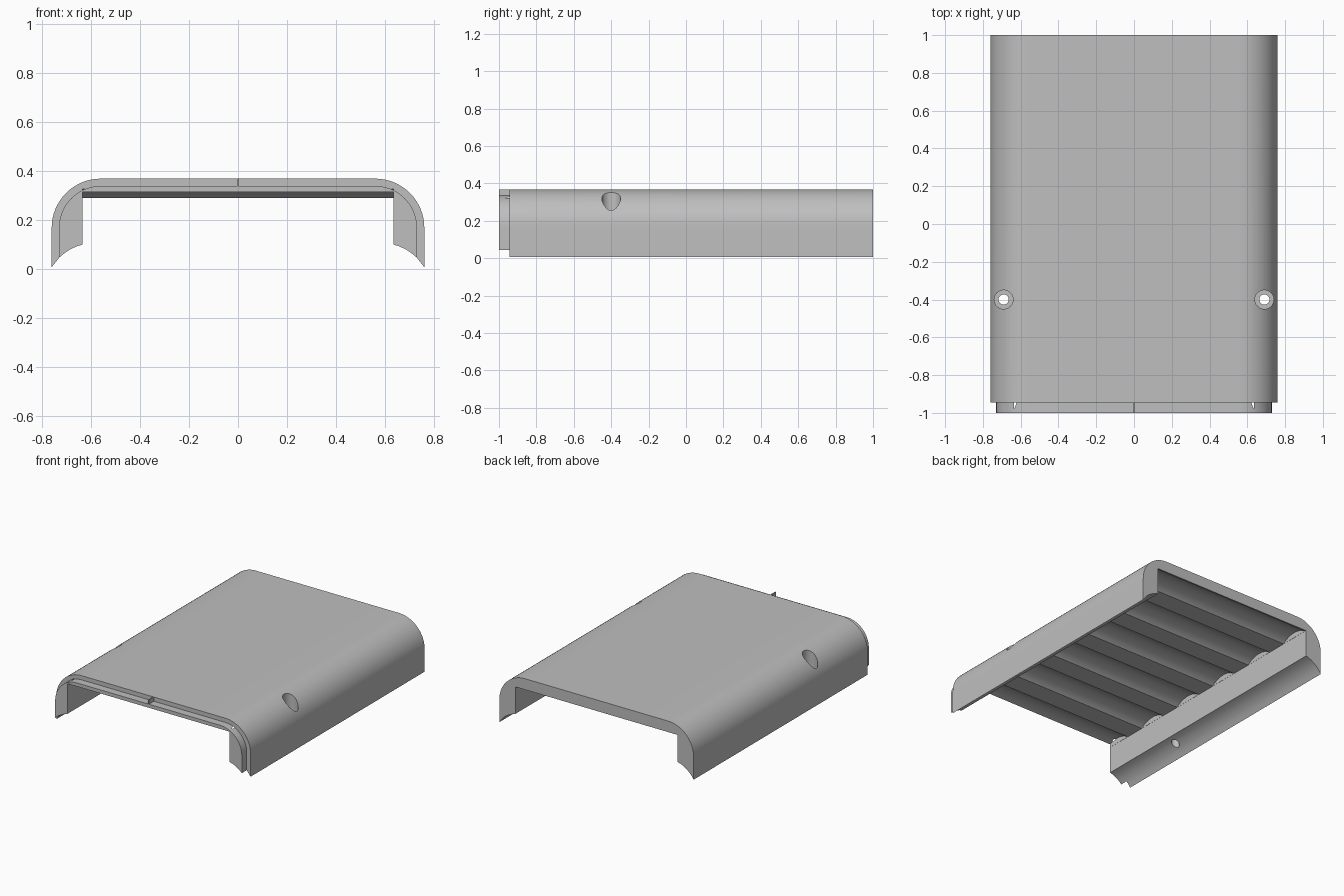
import bpy, bmesh, math
from mathutils import Matrix

cube = bpy.data.objects.get("Cube")
if cube:
    bpy.data.objects.remove(cube, do_unlink=True)

# Single grey plastic
grey = bpy.data.materials.new("grey_plastic")
grey.use_nodes = True
colour = (0.52, 0.52, 0.52, 1)
grey.diffuse_color = colour
grey.node_tree.nodes["Principled BSDF"].inputs["Base Color"].default_value = colour

W, TOP, R = 0.76, 0.368, 0.2       # half width, height, corner radius
IN_X, CEIL = 0.635, 0.29           # inner wall and ceiling
LIP, LIP_Y = 0.03, -0.945          # lip inset and shoulder position


def make_object(name, bm):
    bmesh.ops.recalc_face_normals(bm, faces=bm.faces)
    mesh = bpy.data.meshes.new(name)
    bm.to_mesh(mesh)
    bm.free()
    obj = bpy.data.objects.new(name, mesh)
    bpy.context.collection.objects.link(obj)
    mesh.materials.append(grey)
    return obj


def foot_z(x):
    # Concave arc of the wall foot
    return math.sqrt(0.205 ** 2 - (x - 0.585) ** 2) - 0.1


def profile(inset):
    # Half section from ceiling corner round the foot and up the outside
    w, r = W - inset, R - inset
    xs = [IN_X, 0.655, 0.675, 0.69, 0.705, 0.72, W - LIP, min(w, 0.746), w]
    half = [(IN_X, CEIL)] + [(x, foot_z(x)) for x in xs]
    for i in range(17):
        a = math.pi / 2 * i / 16
        half.append((W - R + r * math.cos(a), TOP - R + r * math.sin(a)))
    return half + [(-x, z) for x, z in reversed(half)]


# Shell lofted with a stepped lip at the front
bm = bmesh.new()
rings = []
for y, inset in ((-1, LIP), (LIP_Y, LIP), (LIP_Y, 0), (1, 0)):
    rings.append([bm.verts.new((x, y, z)) for x, z in profile(inset)])
n = len(rings[0])
for a, b in zip(rings, rings[1:]):
    for i in range(n):
        j = (i + 1) % n
        bm.faces.new((a[i], a[j], b[j], b[i]))
bm.faces.new(rings[0])
bm.faces.new(rings[-1])
bmesh.ops.remove_doubles(bm, verts=bm.verts, dist=1e-5)
bmesh.ops.dissolve_degenerate(bm, edges=bm.edges, dist=1e-5)
shell = make_object("cover_shell", bm)


def drill(radius, depth, matrix, segments):
    bm = bmesh.new()
    bmesh.ops.create_cone(bm, cap_ends=True, segments=segments, radius1=radius,
                          radius2=radius, depth=depth, matrix=matrix)
    cutter = make_object("cutter", bm)
    cutter.hide_render = True
    mod = shell.modifiers.new("cut", "BOOLEAN")
    mod.operation, mod.solver, mod.object = "DIFFERENCE", "EXACT", cutter
    bpy.context.view_layer.objects.active = shell
    bpy.ops.object.modifier_apply(modifier=mod.name)
    bpy.data.objects.remove(cutter, do_unlink=True)


# Six cylindrical grooves across the ceiling
for i in range(6):
    place = Matrix.Translation((0, -0.93 + 0.362 * i, 0.147))
    drill(0.18, 2 * IN_X - 0.002, place @ Matrix.Rotation(math.pi / 2, 4, "Y"), 64)

# Counterbored screw holes through both walls
for side in (-1, 1):
    drill(0.05, 0.4, Matrix.Translation((side * 0.69, -0.4, 0.4)), 32)
    drill(0.027, 1, Matrix.Translation((side * 0.69, -0.4, 0.2)), 24)

bpy.ops.object.select_all(action="DESELECT")
shell.select_set(True)
bpy.context.view_layer.objects.active = shell
bpy.ops.object.shade_smooth_by_angle(angle=math.radians(30))

# Thin locating rib on the middle of the lip
bm = bmesh.new()
bmesh.ops.create_cube(bm, size=1, matrix=Matrix.Translation((0, -0.972, 0.353))
                      @ Matrix.Diagonal((0.006, 0.056, 0.03, 1)))
make_object("lip_rib", bm)
